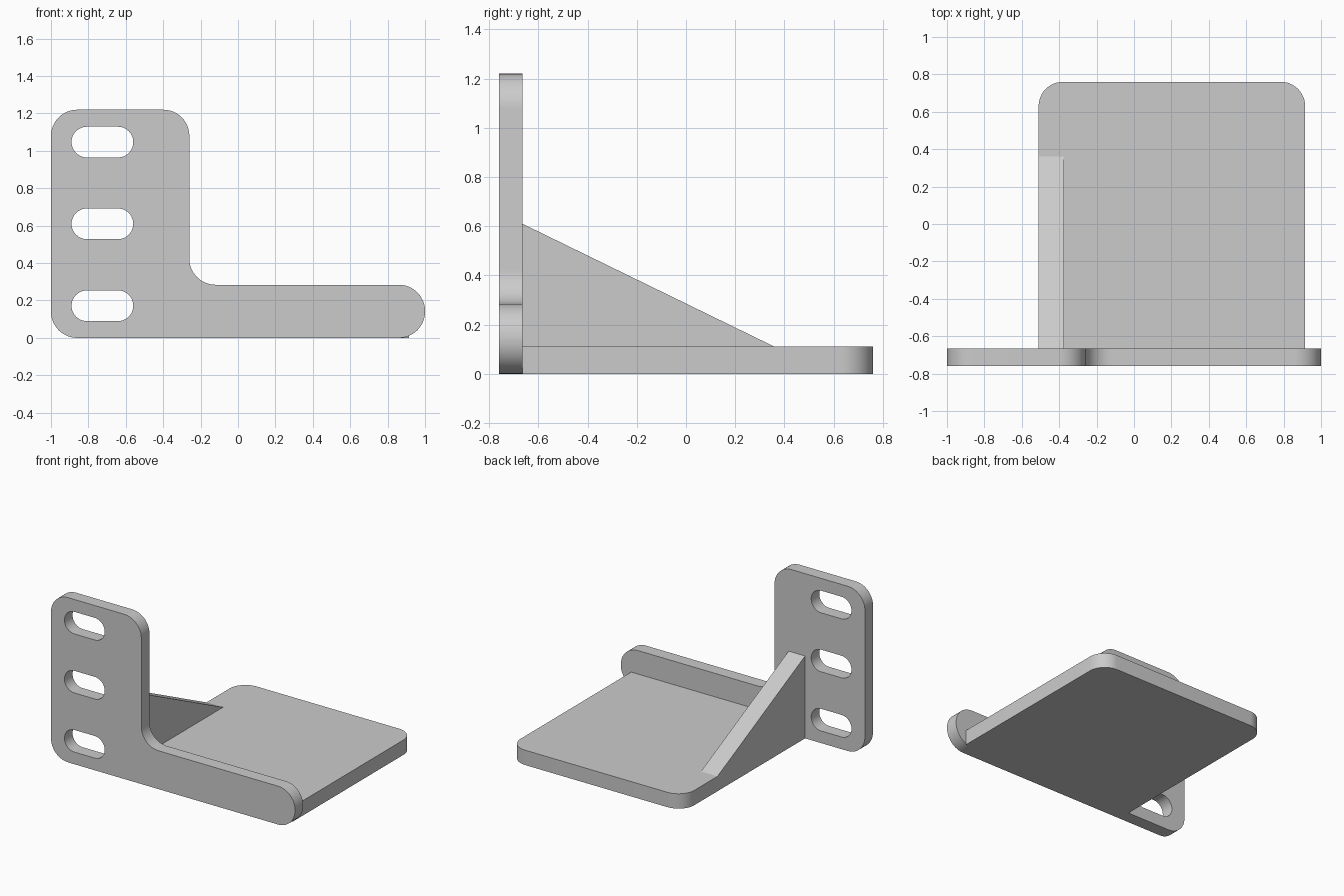
import bpy, bmesh, math
from mathutils import Vector

cube = bpy.data.objects.get("Cube")
if cube:
    bpy.data.objects.remove(cube, do_unlink=True)

grey = bpy.data.materials.new("light grey metal")
grey.use_nodes = True
grey.diffuse_color = (0.6, 0.6, 0.6, 1)
grey.node_tree.nodes["Principled BSDF"].inputs["Base Color"].default_value = (0.6, 0.6, 0.6, 1)


def rounded(corners, steps=12):
    """Outline from (u, v, radius) corners, each replaced by a fillet arc."""
    pts = []
    n = len(corners)
    for i, (u, v, r) in enumerate(corners):
        p = Vector((u, v))
        if r == 0:
            pts.append(p)
            continue
        a = (Vector(corners[i - 1][:2]) - p).normalized()
        b = (Vector(corners[(i + 1) % n][:2]) - p).normalized()
        half = a.angle(b) / 2
        centre = p + (a + b).normalized() * (r / math.sin(half))
        start = p + a * (r / math.tan(half)) - centre
        end = p + b * (r / math.tan(half)) - centre
        sweep = math.pi - 2 * half
        for k in range(steps + 1):
            t = k / steps
            arc = (start * math.sin((1 - t) * sweep) + end * math.sin(t * sweep)) / math.sin(sweep)
            pts.append(centre + arc)
    return [p for i, p in enumerate(pts) if (p - pts[i - 1]).length > 1e-4]


def prism(name, loops, place, depth):
    """Fill the loops (outline first, then holes) and extrude along depth."""
    bm = bmesh.new()
    for loop in loops:
        vs = [bm.verts.new(place(p.x, p.y)) for p in loop]
        for i, v in enumerate(vs):
            bm.edges.new((vs[i - 1], v))
    bmesh.ops.triangle_fill(bm, use_beauty=True, edges=bm.edges[:])
    ext = bmesh.ops.extrude_face_region(bm, geom=bm.faces[:], use_keep_orig=True)
    moved = [g for g in ext["geom"] if isinstance(g, bmesh.types.BMVert)]
    bmesh.ops.translate(bm, verts=moved, vec=depth)
    bmesh.ops.recalc_face_normals(bm, faces=bm.faces[:])
    mesh = bpy.data.meshes.new(name)
    bm.to_mesh(mesh)
    bm.free()
    mesh.materials.append(grey)
    obj = bpy.data.objects.new(name, mesh)
    bpy.context.collection.objects.link(obj)
    bpy.ops.object.select_all(action="DESELECT")
    obj.select_set(True)
    bpy.context.view_layer.objects.active = obj
    bpy.ops.object.shade_smooth_by_angle(angle=math.radians(30))
    return obj


FRONT, BACK, PLATE_BACK = -0.76, 0.76, -0.665
SHELF_LEFT, SHELF_RIGHT, SHELF_TOP = 0.915, -0.51, 0.11
R = 0.14

# L-shaped mounting plate with three slots
outline = rounded([(-1, 0, R), (1, 0, R), (1, 0.284, R), (-0.26, 0.284, R),
                   (-0.26, 1.22, R), (-1, 1.22, R)])
slots = []
for z in (0.172, 0.61, 1.047):
    h = 0.082
    slots.append(rounded([(-0.89, z - h, h), (-0.56, z - h, h),
                          (-0.56, z + h, h), (-0.89, z + h, h)]))
prism("mounting_plate", [outline] + slots,
      lambda u, v: (u, FRONT, v), (0, PLATE_BACK - FRONT, 0))

# Shelf with rounded back corners
prism("shelf", [rounded([(SHELF_RIGHT, PLATE_BACK, 0), (SHELF_LEFT, PLATE_BACK, 0),
                         (SHELF_LEFT, BACK, 0.13), (SHELF_RIGHT, BACK, 0.13)])],
      lambda u, v: (u, v, 0), (0, 0, SHELF_TOP))

# Sloping gusset along the right edge
prism("gusset", [rounded([(PLATE_BACK, SHELF_TOP, 0), (0.36, SHELF_TOP, 0),
                          (PLATE_BACK, 0.61, 0)])],
      lambda u, v: (SHELF_RIGHT, u, v), (0.135, 0, 0))
